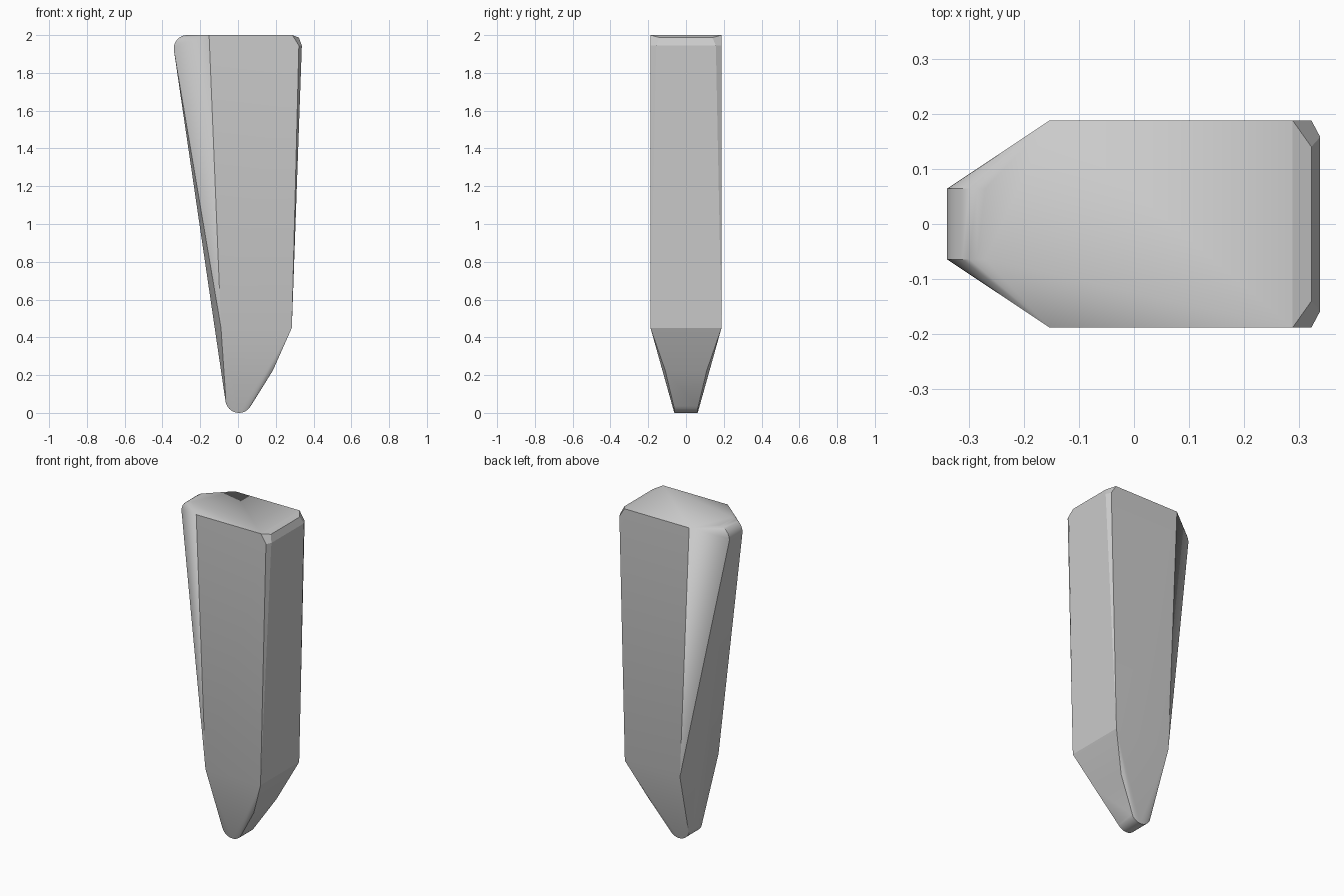
import bpy, bmesh
from math import cos, sin, radians

if "Cube" in bpy.data.objects:
    bpy.data.objects.remove(bpy.data.objects["Cube"])


def arc(cx, cz, r, start, end, steps):
    return [(cx + r * cos(radians(start + (end - start) * i / steps)),
             cz + r * sin(radians(start + (end - start) * i / steps)))
            for i in range(steps + 1)]


# Half-width sections: points as (x, half width in y, z), mirrored across y
points = []
# rounded tip
points += [(x, 0.062, z) for x, z in arc(0.005, 0.072, 0.072, 188, 330, 12)]
# rounded upper left nose
points += [(x, 0.064, z) for x, z in arc(-0.27, 1.93, 0.07, 90, 188, 8)]
# broad side faces
points += [(-0.09, 0.188, 0.45), (0.285, 0.188, 0.45),
           (-0.153, 0.188, 2.0), (0.288, 0.188, 2.0), (0.322, 0.188, 1.945)]
# bevelled upper right corner
points += [(0.322, 0.14, 1.987), (0.338, 0.158, 1.945)]
# knuckle on the lower right slope
points += [(0.185, 0.11, 0.225)]

# The body is convex, so a hull skins it
bm = bmesh.new()
for x, y, z in points:
    for side in (-1, 1):
        bm.verts.new((x, y * side, z))
hull = bmesh.ops.convex_hull(bm, input=bm.verts[:])
loose = [v for v in bm.verts if not v.link_faces]
bmesh.ops.delete(bm, geom=loose, context='VERTS')
bmesh.ops.dissolve_limit(bm, angle_limit=radians(0.5),
                         verts=bm.verts[:], edges=bm.edges[:])
bmesh.ops.recalc_face_normals(bm, faces=bm.faces[:])

mesh = bpy.data.meshes.new("tapered_spike")
bm.to_mesh(mesh)
bm.free()
spike = bpy.data.objects.new("tapered_spike", mesh)
bpy.context.collection.objects.link(spike)

# Smooth only the rounded ends
bpy.context.view_layer.objects.active = spike
spike.select_set(True)
bpy.ops.object.shade_smooth_by_angle(angle=radians(20))
